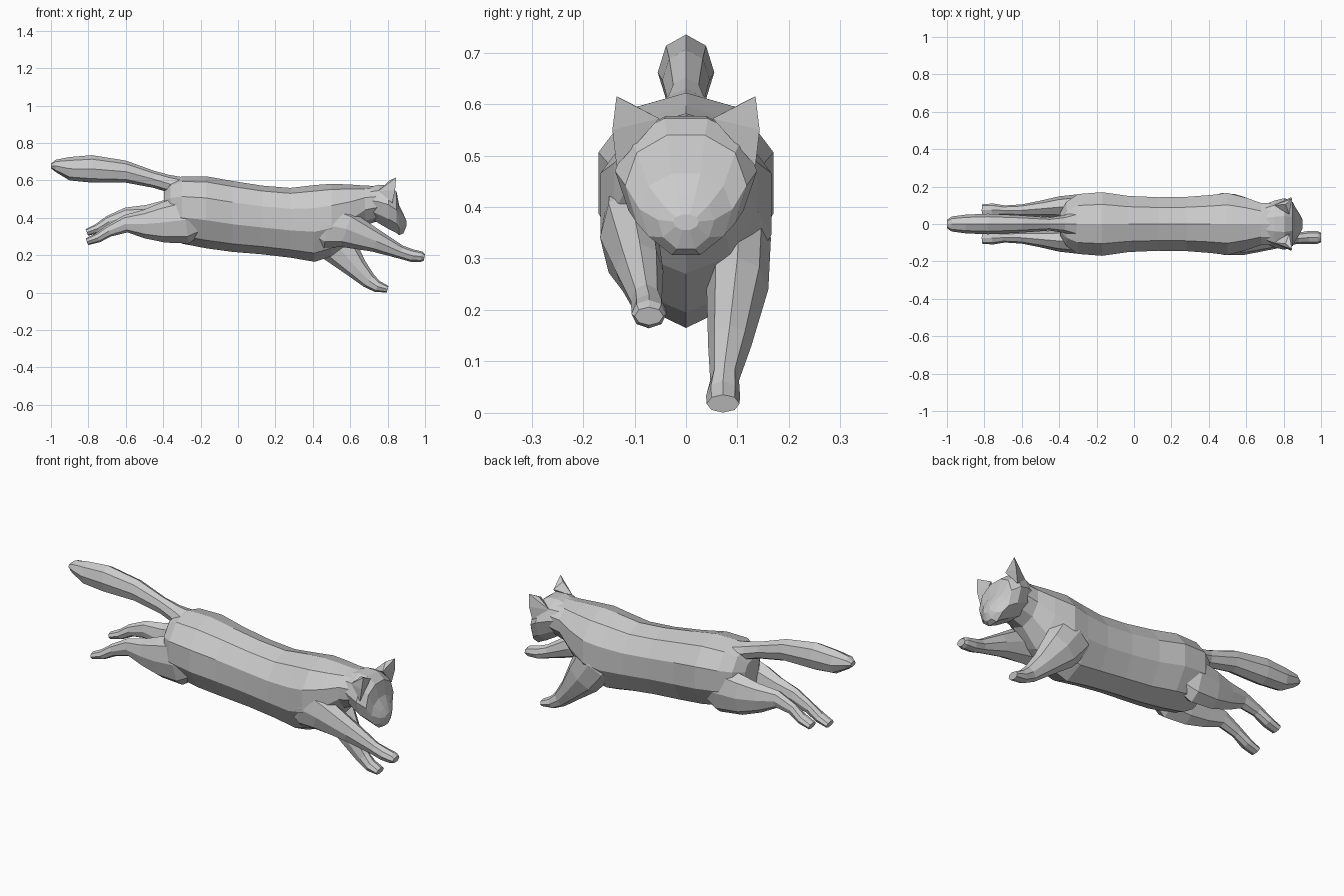
import bpy, bmesh, math
from mathutils import Vector


def add_object(name, bm):
    bmesh.ops.recalc_face_normals(bm, faces=bm.faces)
    mesh = bpy.data.meshes.new(name)
    bm.to_mesh(mesh)
    bm.free()
    obj = bpy.data.objects.new(name, mesh)
    bpy.context.collection.objects.link(obj)
    return obj


def loft(name, sections, n=8, upright=False, power=1.0, lift=0.0, turn=0.0):
    """Skin rings (x, y, z, half_height, half_width) along a path."""
    bm = bmesh.new()
    rings = []
    angles = [math.pi / 2 + 2 * math.pi * (k + turn) / n for k in range(n)]
    widest = max(math.cos(a) for a in angles)
    tallest = max(math.sin(a) for a in angles)
    for i, (x, y, z, h, w) in enumerate(sections):
        a, b = sections[max(i - 1, 0)], sections[min(i + 1, len(sections) - 1)]
        t = Vector((b[0] - a[0], 0, b[2] - a[2])).normalized()
        up = Vector((0, 0, 1)) if upright else Vector((-t.z, 0, t.x))
        if up.z < 0:
            up = -up
        ring = []
        for ang in angles:
            c, s = math.cos(ang) / widest, math.sin(ang) / tallest
            c = math.copysign(abs(c) ** power, c) if abs(c) > 1e-6 else 0
            s += lift * (1 - s * s)          # raises the widest line
            ring.append(bm.verts.new(Vector((x, y + w * c, z)) + up * h * s))
        rings.append(ring)
    for r, q in zip(rings, rings[1:]):
        for k in range(n):
            bm.faces.new((r[k], r[(k + 1) % n], q[(k + 1) % n], q[k]))
    bm.faces.new(rings[0])
    bm.faces.new(rings[-1])
    return add_object(name, bm)


def spans(rows):
    """Turn (x, top, bottom, half_width) outlines into centred sections."""
    return [(x, 0, (t + b) / 2, (t - b) / 2, w) for x, t, b, w in rows]


# torso and neck
loft("torso", spans([
    (-0.395, 0.54, 0.38, 0.06), (-0.36, 0.595, 0.30, 0.12),
    (-0.30, 0.622, 0.262, 0.16), (-0.17, 0.622, 0.237, 0.17),
    (-0.03, 0.597, 0.218, 0.15), (0.13, 0.572, 0.205, 0.143),
    (0.28, 0.56, 0.187, 0.145), (0.41, 0.575, 0.165, 0.155),
    (0.50, 0.582, 0.195, 0.166), (0.60, 0.578, 0.27, 0.14),
    (0.68, 0.572, 0.36, 0.112), (0.77, 0.57, 0.39, 0.11)]),
    n=10, upright=True, lift=0.1)

# tail
loft("tail", spans([
    (-0.30, 0.618, 0.50, 0.075), (-0.37, 0.63, 0.535, 0.048),
    (-0.45, 0.652, 0.56, 0.035), (-0.60, 0.706, 0.588, 0.046),
    (-0.78, 0.735, 0.588, 0.055), (-0.90, 0.725, 0.60, 0.05),
    (-0.975, 0.71, 0.645, 0.04), (-1.0, 0.69, 0.665, 0.022)]),
    n=8, upright=True)

# head with muzzle
loft("head", spans([
    (0.69, 0.56, 0.41, 0.10), (0.75, 0.577, 0.372, 0.125),
    (0.805, 0.572, 0.34, 0.138), (0.848, 0.54, 0.318, 0.118),
    (0.862, 0.465, 0.307, 0.09), (0.885, 0.42, 0.318, 0.055),
    (0.90, 0.385, 0.355, 0.025)]),
    n=10, upright=True, lift=0.12, turn=0.5)

# ears
for side, label in ((-1, "right"), (1, "left")):
    bm = bmesh.new()
    for x, y, z in ((0.845, 0.135, 0.615), (0.84, 0.143, 0.55),
                    (0.825, 0.135, 0.48), (0.83, 0.052, 0.572),
                    (0.81, 0.105, 0.60), (0.745, 0.10, 0.54)):
        bm.verts.new((x, y * side, z))
    bmesh.ops.convex_hull(bm, input=bm.verts)
    add_object(label + "_ear", bm)

# front legs: one reaching forward, one reaching down
loft("right_front_leg", [
    (0.40, -0.09, 0.37, 0.08, 0.04), (0.48, -0.105, 0.36, 0.125, 0.06),
    (0.58, -0.11, 0.34, 0.10, 0.057), (0.74, -0.09, 0.275, 0.06, 0.046),
    (0.87, -0.077, 0.217, 0.036, 0.03), (0.93, -0.072, 0.198, 0.034, 0.034),
    (0.98, -0.072, 0.192, 0.028, 0.034), (0.997, -0.072, 0.188, 0.018, 0.028)])
loft("left_front_leg", [
    (0.42, 0.09, 0.42, 0.08, 0.045), (0.47, 0.105, 0.34, 0.115, 0.06),
    (0.54, 0.10, 0.24, 0.10, 0.06),
    (0.635, 0.085, 0.13, 0.06, 0.042), (0.70, 0.075, 0.063, 0.042, 0.028),
    (0.745, 0.072, 0.033, 0.032, 0.033), (0.80, 0.072, 0.018, 0.018, 0.032)])

# hind legs stretched backwards, the left one slightly higher
for side, label, dz in ((-1, "right", 0.0), (1, "left", 0.05)):
    loft(label + "_hind_leg", [
        (-0.18, side * 0.08, 0.40, 0.08, 0.05),
        (-0.28, side * 0.095, 0.39, 0.128, 0.066),
        (-0.40, side * 0.09, 0.375 + dz * 0.2, 0.108, 0.058),
        (-0.50, side * 0.082, 0.367 + dz * 0.5, 0.077, 0.043),
        (-0.60, side * 0.073, 0.368 + dz * 0.8, 0.047, 0.032),
        (-0.69, side * 0.073, 0.33 + dz, 0.032, 0.026),
        (-0.75, side * 0.076, 0.293 + dz, 0.026, 0.033),
        (-0.808, side * 0.076, 0.272 + dz, 0.019, 0.031)])
